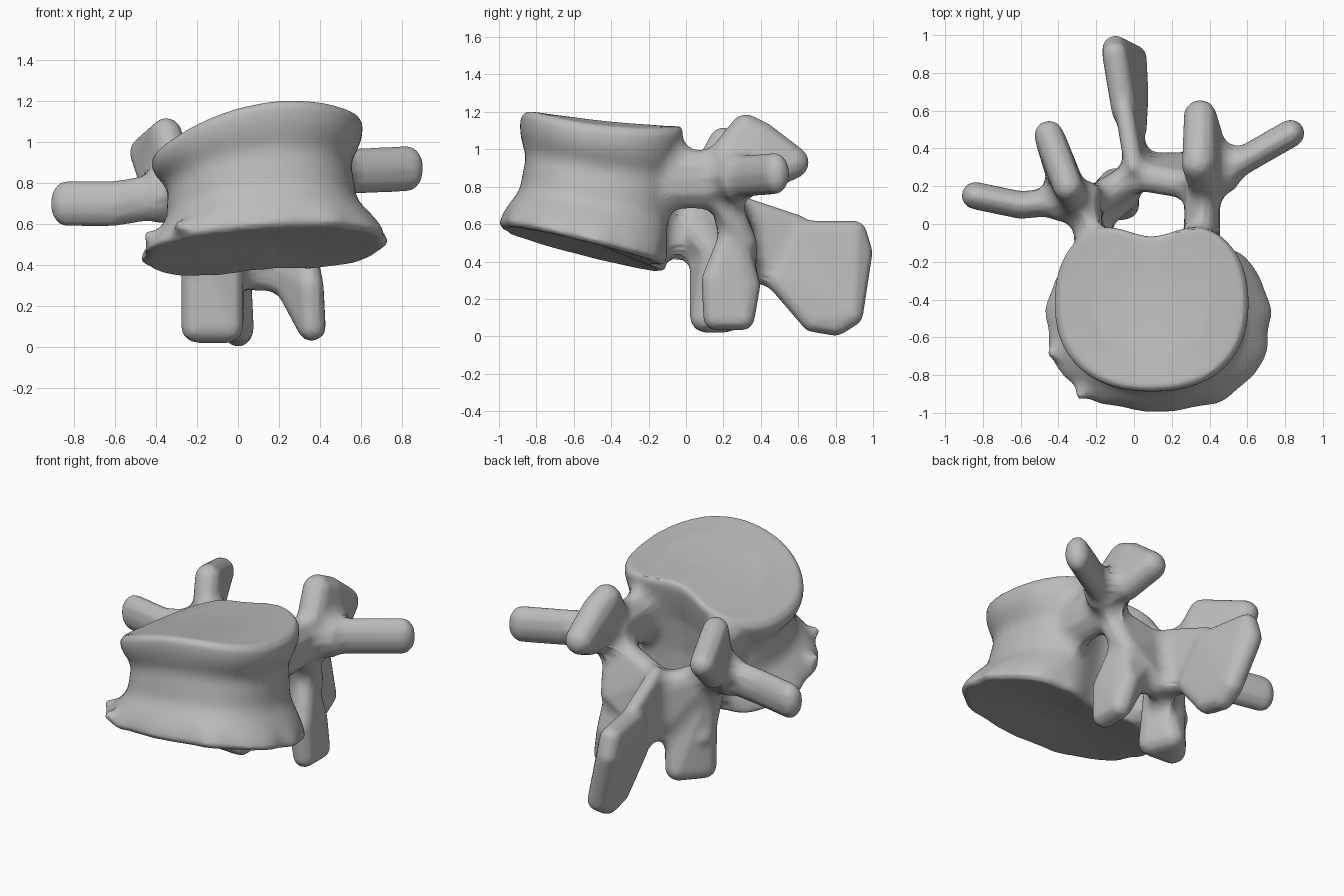
import bpy, bmesh, math
from mathutils import Vector, Matrix

cube = bpy.data.objects.get("Cube")
if cube:
    bpy.data.objects.remove(cube, do_unlink=True)

grey = (.5, .5, .5, 1)
bone = bpy.data.materials.new("bone_grey")
bone.use_nodes = True
bone.diffuse_color = grey
bone.node_tree.nodes["Principled BSDF"].inputs["Base Color"].default_value = grey

bm = bmesh.new()


def blob(radius, *centres, tall=1):
    """Add the convex hull around balls of one radius, stretched upward by tall."""
    part = bmesh.new()
    stretch = Matrix.Diagonal((1, 1, tall, 1))
    for centre in centres:
        bmesh.ops.create_icosphere(part, subdivisions=2, radius=radius,
                                   matrix=Matrix.Translation(centre) @ stretch)
    hull = bmesh.ops.convex_hull(part, input=part.verts)
    inside = {item for item in hull["geom_interior"] + hull["geom_unused"]
              if isinstance(item, bmesh.types.BMVert)}
    bmesh.ops.delete(part, geom=list(inside), context='VERTS')
    bmesh.ops.recalc_face_normals(part, faces=part.faces)
    piece = bpy.data.meshes.new("piece")
    part.to_mesh(piece)
    part.free()
    bm.from_mesh(piece)
    bpy.data.meshes.remove(piece)


def limb(radius, *centres, tall=1):
    """Add a bent limb: hulls between neighbouring balls."""
    for start, end in zip(centres, centres[1:]):
        blob(radius, start, end, tall=tall)


# Vertebral body: kidney-shaped rings between two tilted end plates
SEGMENTS = 96
STEPS = 24
EXPONENT = 2.3
lower_plate = Vector((.13, -.52, .6, .48))   # centre x, y and half sizes
upper_plate = Vector((.09, -.41, .51, .47))


def body_ring(height, shrink=1):
    """Add one ring; shrink below one makes a dished end-plate ring."""
    centre_x, centre_y, half_x, half_y = lower_plate.lerp(upper_plate, height)
    pinch = min(1, 1.3 * math.sin(math.pi * height) ** 2.5)
    half_x *= 1 - .18 * pinch
    half_y *= 1 - .1 * pinch
    centre_y += .02 * pinch
    roughness = .015 * max(0, 1 - 4 * height)
    verts = []
    for i in range(SEGMENTS):
        angle = math.tau * i / SEGMENTS
        across, back = math.cos(angle), math.sin(angle)
        reach = (abs(across) ** EXPONENT + abs(back) ** EXPONENT) ** (-1 / EXPONENT)
        reach *= shrink * (1 + roughness * (math.sin(11 * angle) + math.sin(17 * angle) / 2))
        x = centre_x + half_x * reach * across
        y = centre_y + half_y * reach * back
        if back > 0:
            y -= .12 * shrink * math.exp(-(across * 2.5) ** 2)
        low = .32 + .07 * x - .25 * y
        high = 1.08 + .27 * x - .45 * x * x - .1 * y
        dish = (.05 - .07 * height) * (1 - shrink)
        verts.append(bm.verts.new((x, y, low + (high - low) * height + dish)))
    return verts


rings = [body_ring(0, shrink) for shrink in (.2, .6, .95)]
rings += [body_ring(step / STEPS) for step in range(1, STEPS)]
rings += [body_ring(1, shrink) for shrink in (.96, .6, .2)]
for below, above in zip(rings, rings[1:]):
    for i in range(SEGMENTS):
        bm.faces.new((below[i - 1], below[i], above[i], above[i - 1]))
bm.faces.new(rings[0][::-1])
bm.faces.new(rings[-1])

# Bony spurs on the lower rim
for spur in (Vector((-.43, -.68, .54)), Vector((-.43, -.5, .46)), Vector((-.28, -.9, .59))):
    inward = (Vector((0, -.5, .5)) - spur) * .4
    blob(.03, spur, spur + inward)

# Pedicles
blob(.1, (.36, -.1, .84), (.36, .2, .84), tall=1.6)
blob(.08, (-.24, -.1, .8), (-.25, .15, .8), tall=1.8)

# Superior articular processes
blob(.09, (.38, .2, .95), (.34, .32, 1.1), (.35, .4, 1.06), (.35, .57, .93), (.4, .4, .85))
blob(.08, (-.3, .1, .85), (-.35, .2, 1.04), (-.45, .47, .95), (-.4, .3, .8))

# Transverse processes, with a wider root
for root, middle, tip in (((.4, .23, .85), (.62, .36, .86), (.83, .48, .87)),
                          ((-.3, .13, .75), (-.6, .1, .7), (-.84, .15, .7))):
    limb(.075, root, middle, tip, tall=1.5)
    blob(.11, root, Vector(root).lerp(middle, .3), tall=1.2)

# Laminae closing the canal at the back
blob(.08, (.35, .2, .75), (.3, .3, .5), (.05, .25, .65), (.1, .3, .35))
blob(.08, (-.25, .1, .7), (-.2, .1, .5), (0, .25, .6), (0, .25, .35))

# Inferior articular processes
blob(.07, (.3, .25, .55), (.2, .3, .4), (.35, .15, .3),
     (.32, .33, .27), (.36, .16, .1), (.36, .3, .1))
blob(.08, (-.2, .02, .58), (-.05, .15, .45), (-.2, .13, .3))
blob(.08, (-.2, .1, .55), (-.05, .15, .45), (-.2, .11, .1),
     (-.05, .1, .1), (-.1, .22, .1))

# Spinous process: a thin web, then a thicker leaning blade
blob(.05, (0, .3, .7), (0, .3, .35), (-.05, .6, .6), (0, .5, .3))
blob(.07, (-.05, .6, .55), (0, .5, .3), (-.1, .9, .55),
     (-.1, .93, .45), (0, .88, .12), (0, .8, .07), (.01, .68, .09))

# Fuse the parts into one bone, then swell and shrink it to fillet the joints
mesh = bpy.data.meshes.new("vertebra")
bm.to_mesh(mesh)
bm.free()
mesh.materials.append(bone)
vertebra = bpy.data.objects.new("vertebra", mesh)
bpy.context.collection.objects.link(vertebra)
for polygon in mesh.polygons:
    polygon.use_smooth = True
for offset in (.05, -.05):
    fuse = vertebra.modifiers.new("fuse", 'REMESH')
    fuse.mode = 'VOXEL'
    fuse.voxel_size = .014
    fuse.use_smooth_shade = True
    swell = vertebra.modifiers.new("swell", 'DISPLACE')
    swell.mid_level = 0
    swell.strength = offset
soften = vertebra.modifiers.new("soften", 'SMOOTH')
soften.factor = .5
soften.iterations = 8
